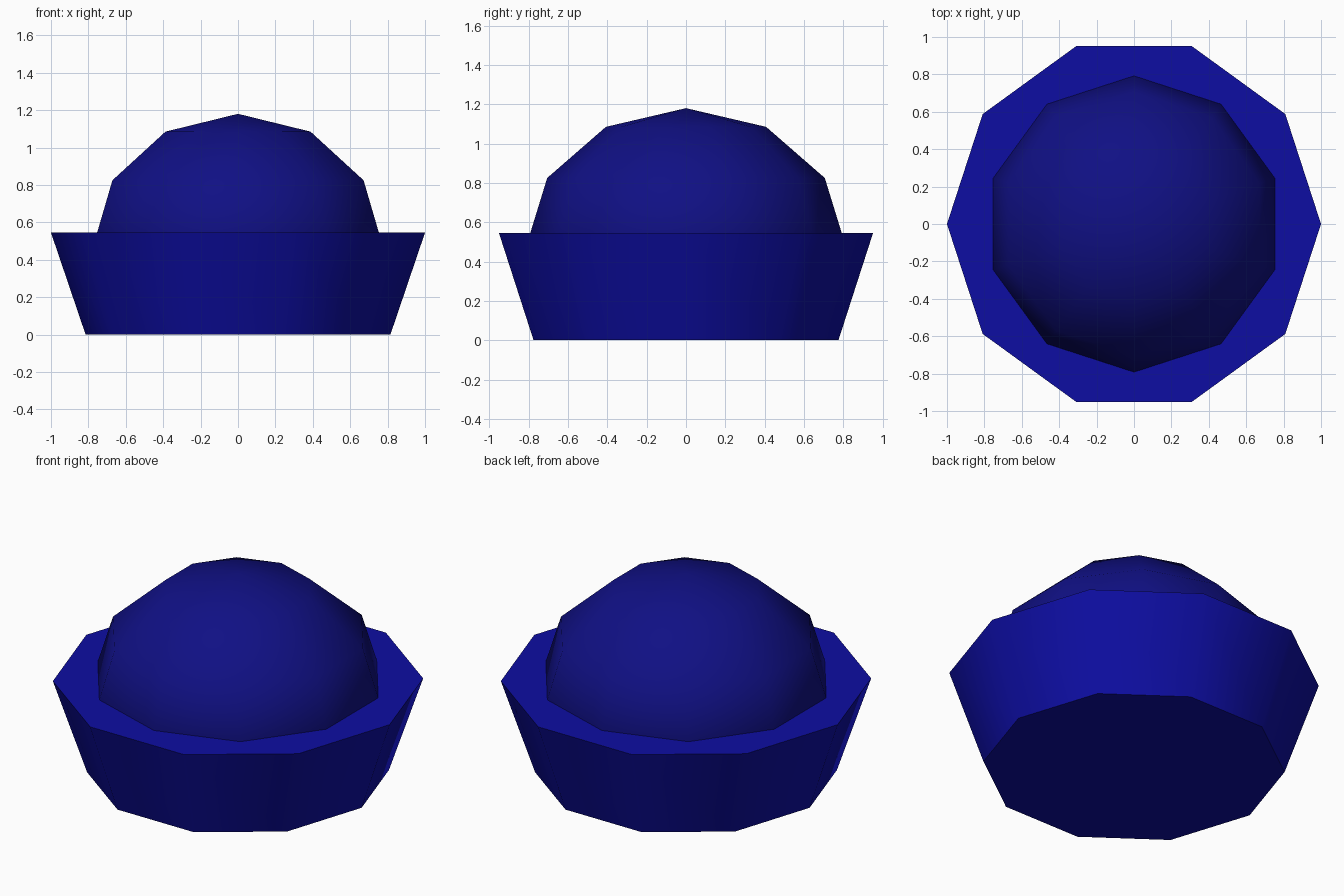
import bpy, math

SIDES = 10
RIM_Z = 0.545

if "Cube" in bpy.data.objects:
    bpy.data.objects.remove(bpy.data.objects["Cube"], do_unlink=True)


def make_material(name, color):
    mat = bpy.data.materials.new(name)
    mat.use_nodes = True
    mat.diffuse_color = color
    mat.node_tree.nodes["Principled BSDF"].inputs["Base Color"].default_value = color
    return mat


def finish(name, mat):
    obj = bpy.context.object
    obj.name = name
    obj.data.materials.append(mat)
    bpy.ops.object.shade_smooth_by_angle(angle=math.radians(45))
    return obj


brim_blue = make_material("brim blue", (0.004, 0.004, 0.36, 1))
dome_blue = make_material("dome blue", (0.005, 0.005, 0.23, 1))

# Flared ten-sided brim, turned so that a corner points along x
bpy.ops.mesh.primitive_cone_add(vertices=SIDES, radius1=0.815, radius2=1.0,
                                depth=RIM_Z, location=(0, 0, RIM_Z / 2),
                                rotation=(0, 0, math.pi / 2))
bpy.ops.object.transform_apply(location=True, rotation=True, scale=True)
finish("brim", brim_blue)

# Flattened dome, its lower half hidden inside the brim
bpy.ops.mesh.primitive_uv_sphere_add(segments=SIDES, ring_count=6, radius=1,
                                     location=(0, 0, 0.47), scale=(0.815, 0.815, 0.71))
bpy.ops.object.transform_apply(location=True, rotation=True, scale=True)
dome = finish("dome", dome_blue)
for v in dome.data.vertices:
    v.co.z = max(v.co.z, 0.3)
